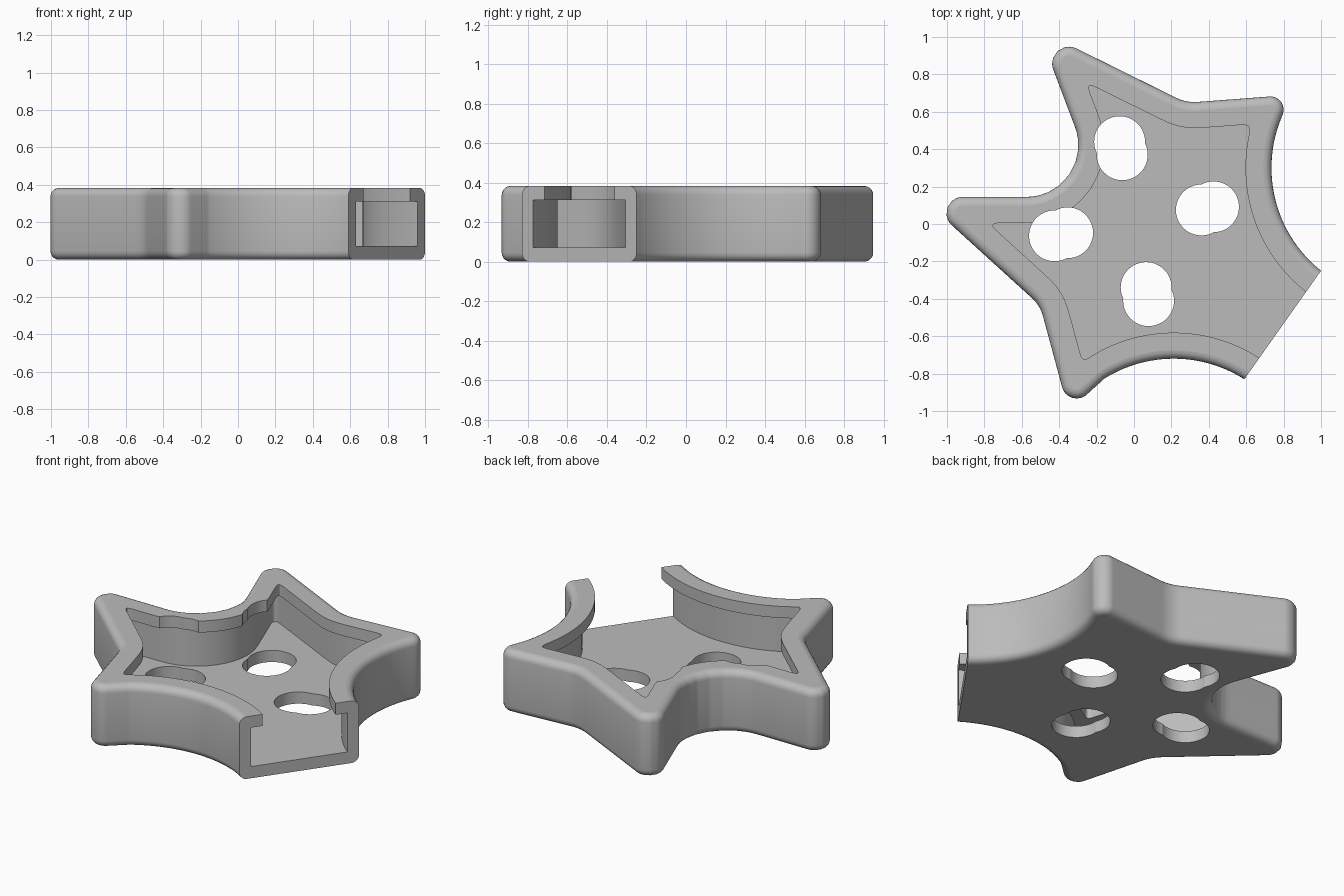
import bpy, bmesh
from math import sin, cos, pi, radians, tan
from mathutils import Vector, kdtree

cube = bpy.data.objects.get("Cube")
if cube:
    bpy.data.objects.remove(cube)

HEIGHT, FLOOR, LIP_Z, ROUND = 0.383, 0.072, 0.312, 0.045
WALL, LIP = 0.07, 0.14

grey = bpy.data.materials.new("light_grey")
grey.use_nodes = True
grey.diffuse_color = (0.5, 0.5, 0.5, 1)
grey.node_tree.nodes["Principled BSDF"].inputs["Base Color"].default_value = (0.5, 0.5, 0.5, 1)


def arc(cx, cy, r, a0, a1, n=24):
    """Points on a circular arc, angles in degrees."""
    angles = [radians(a0 + (a1 - a0) * i / n) for i in range(n + 1)]
    return [Vector((cx + r * cos(a), cy + r * sin(a))) for a in angles]


def fillet(prev, corner, nxt, r, n=10):
    """Round a corner with a tangent arc."""
    u, v = (prev - corner).normalized(), (nxt - corner).normalized()
    half = u.angle(v) / 2
    centre = corner + (u + v).normalized() * (r / sin(half))
    a = corner + u * (r / tan(half)) - centre
    b = corner + v * (r / tan(half)) - centre
    return [centre + (a * (1 - i / n) + b * (i / n)).normalized() * r for i in range(n + 1)]


def resample(pts, step):
    """Even spacing around a closed loop."""
    out = []
    for p, q in zip(pts, pts[1:] + pts[:1]):
        n = max(1, round((q - p).length / step))
        out += [p.lerp(q, i / n) for i in range(n)]
    return out


def offset(pts, d):
    """Move every point of a clockwise loop inward."""
    out = []
    for i, p in enumerate(pts):
        t = (pts[(i + 1) % len(pts)] - pts[i - 1]).normalized()
        out.append(p + Vector((t.y, -t.x)) * d)
    return out


def inner_loop(pts, d):
    """Clean inward offset with softly rounded tips."""
    tree = kdtree.KDTree(len(pts))
    for i, p in enumerate(pts):
        tree.insert(p.to_3d(), i)
    tree.balance()
    loop = [p for p in offset(pts, d) if tree.find(p.to_3d())[2] > d - 0.002]
    loop = resample(loop, 0.012)
    for _ in range(2):
        n = len(loop)
        loop = [sum((loop[(i + k) % n] for k in range(-3, 4)), Vector((0, 0))) / 7
                for i in range(n)]
    return loop


def loft(name, rings):
    """Closed solid through (loop, height) rings of equal point count."""
    bm = bmesh.new()
    layers = [[bm.verts.new((p.x, p.y, z)) for p in loop] for loop, z in rings]
    n = len(layers[0])
    for low, high in zip(layers, layers[1:]):
        for i in range(n):
            j = (i + 1) % n
            bm.faces.new((low[i], low[j], high[j], high[i]))
    bm.faces.new(layers[0])
    bm.faces.new(layers[-1])
    bmesh.ops.recalc_face_normals(bm, faces=bm.faces)
    mesh = bpy.data.meshes.new(name)
    bm.to_mesh(mesh)
    bm.free()
    obj = bpy.data.objects.new(name, mesh)
    bpy.context.collection.objects.link(obj)
    mesh.materials.append(grey)
    return obj


def cut(body, name, loop, z0, z1):
    """Subtract a prism from the body."""
    cutter = loft(name, [(loop, z0), (loop, z1)])
    cutter.hide_render = True
    mod = body.modifiers.new(name, 'BOOLEAN')
    mod.operation, mod.solver, mod.object = 'DIFFERENCE', 'EXACT', cutter
    bpy.context.view_layer.objects.active = body
    bpy.ops.object.modifier_apply(modifier=name)
    bpy.data.objects.remove(cutter)


# Star outline: corners with radii, and two long concave sweeps to the open end
V = Vector
out_dir = V((0.817, -0.577))
end_a, end_b = V((1.0, -0.25)), V((0.59, -0.83))
nodes = [(V((-0.513, 1.04)), 0.09), (V((0.28, 0.648)), 0.22), (V((0.835, 0.69)), 0.07)]
nodes += [(p, 0) for p in arc(1.438, 0.3, 0.703, 161, 231.5)]
nodes += [(end_a + out_dir * 0.4, 0), (end_b + out_dir * 0.4, 0)]
nodes += [(p, 0) for p in arc(0.213, -1.42, 0.70, 57.4, 122)]
nodes += [(V((-0.35, -1.0)), 0.08), (V((-0.502, -0.436)), 0.2),
          (V((-1.141, 0.145)), 0.087), (V((-0.174, 0.145)), 0.276)]
outline = []
for i, (p, r) in enumerate(nodes):
    if r:
        outline += fillet(nodes[i - 1][0], p, nodes[(i + 1) % len(nodes)][0], r)
    else:
        outline.append(p)
outline = resample(outline, 0.012)

# Body with rounded top and bottom rims
rings = []
for base, a0, a1 in ((ROUND, -pi / 2, 0), (HEIGHT - ROUND, 0, pi / 2)):
    for k in range(6):
        a = a0 + (a1 - a0) * k / 5
        rings.append((offset(outline, ROUND * (1 - cos(a))), base + ROUND * sin(a)))
body = loft("star_tray", rings)

# Cavity, and the narrower mouth that leaves an overhanging lip
cut(body, "cavity", inner_loop(outline, WALL), FLOOR, LIP_Z)
cut(body, "mouth", inner_loop(outline, LIP), LIP_Z - 0.02, HEIGHT + 0.1)

# Four holes, each made of two overlapping circles
holes = (((-0.077, 0.44), (-0.063, 0.37)), ((0.36, 0.075), (0.425, 0.092)),
         ((0.065, -0.34), (0.078, -0.41)), ((-0.425, -0.063), (-0.355, -0.047)))
for pair in holes:
    for x, y in pair:
        cut(body, "hole", arc(x, y, 0.136, 0, 360, 48)[:-1], -0.1, HEIGHT + 0.1)

# Slice the open end off flat
along = (end_a - end_b).normalized()
a, b = end_a + along, end_b - along
cut(body, "end_slice", [a, b, b + out_dir, a + out_dir], -0.2, HEIGHT + 0.2)

# Smooth walls, flat horizontal faces
for o in bpy.context.selected_objects:
    o.select_set(False)
body.select_set(True)
bpy.context.view_layer.objects.active = body
bpy.ops.object.shade_smooth_by_angle(angle=radians(32))
for f in body.data.polygons:
    if abs(f.normal.z) > 0.995:
        f.use_smooth = False
